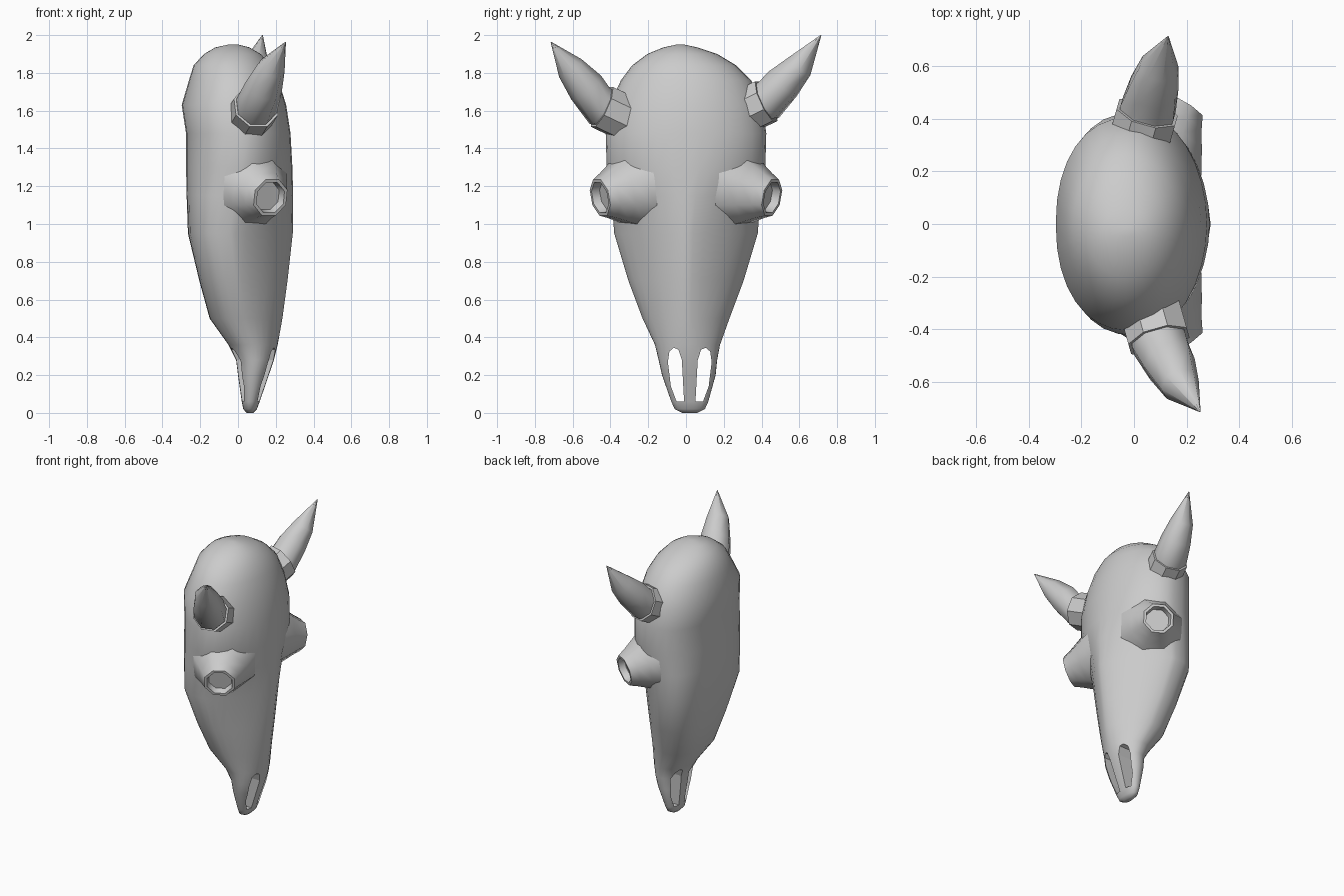
import bpy, bmesh, math
from mathutils import Vector

if "Cube" in bpy.data.objects:
    bpy.data.objects.remove(bpy.data.objects["Cube"])


def make_object(name, rings, angle=40):
    """Skin a list of equal-length point rings into one closed shell."""
    bm = bmesh.new()
    loops = [[bm.verts.new(p) for p in ring] for ring in rings]
    n = len(loops[0])
    for a, b in zip(loops, loops[1:]):
        for i in range(n):
            j = (i + 1) % n
            bm.faces.new((a[i], a[j], b[j], b[i]))
    bm.faces.new(loops[0][::-1])
    bm.faces.new(loops[-1])
    bmesh.ops.recalc_face_normals(bm, faces=bm.faces)
    mesh = bpy.data.meshes.new(name)
    bm.to_mesh(mesh)
    bm.free()
    ob = bpy.data.objects.new(name, mesh)
    bpy.context.collection.objects.link(ob)
    bpy.ops.object.select_all(action='DESELECT')
    ob.select_set(True)
    bpy.context.view_layer.objects.active = ob
    if angle:
        bpy.ops.object.shade_smooth_by_angle(angle=math.radians(angle))
    return ob


def circle(center, axis, radius, n=8):
    q = Vector(axis).normalized().to_track_quat('Z', 'Y')
    return [Vector(center) + q @ Vector((radius * math.cos(a), radius * math.sin(a), 0))
            for a in (2 * math.pi * (i + 0.5) / n for i in range(n))]


def skull_section(z, back, front, half, cy, frac, p_front, p_back, n=32):
    """Section with its own roundness towards the face and towards the back."""
    wide = back + (front - back) * frac
    pts = []
    for i in range(n):
        a = 2 * math.pi * i / n
        c, s = math.cos(a), math.sin(a)
        p = p_front if c > 0 else p_back
        u = math.copysign(abs(c) ** (2 / p), c)
        v = math.copysign(abs(s) ** (2 / p), s)
        reach = front - wide if u > 0 else wide - back
        pts.append((wide + reach * u, cy + half * v, z))
    return pts


# Skull: height, back x, front x, half width, y offset, widest point, roundness
sections = [
    (0.0, 0.045, 0.08, 0.04, 0.02, 0.5, 2.2, 2.2),
    (0.02, 0.028, 0.10, 0.08, 0.02, 0.5, 2.2, 2.2),
    (0.06, 0.02, 0.115, 0.098, 0.02, 0.5, 2.2, 2.2),
    (0.2, 0.0, 0.163, 0.142, 0.015, 0.5, 2.1, 2.2),
    (0.28, -0.01, 0.19, 0.155, 0.01, 0.5, 2.0, 2.2),
    (0.36, -0.05, 0.21, 0.172, 0.008, 0.48, 1.8, 2.3),
    (0.5, -0.15, 0.235, 0.23, 0, 0.45, 1.6, 2.5),
    (0.7, -0.205, 0.262, 0.305, 0, 0.42, 1.45, 2.7),
    (0.95, -0.265, 0.29, 0.38, 0, 0.4, 1.4, 2.8),
    (1.15, -0.272, 0.292, 0.395, 0, 0.45, 1.6, 2.7),
    (1.3, -0.275, 0.288, 0.42, 0, 0.52, 1.9, 2.5),
    (1.48, -0.275, 0.278, 0.425, 0, 0.52, 1.95, 2.4),
    (1.63, -0.298, 0.255, 0.405, 0, 0.5, 1.95, 2.2),
    (1.76, -0.26, 0.215, 0.345, 0, 0.5, 2, 2),
    (1.84, -0.235, 0.175, 0.275, -0.01, 0.5, 2, 2),
    (1.9, -0.18, 0.12, 0.185, -0.02, 0.5, 2, 2),
    (1.935, -0.12, 0.06, 0.09, -0.03, 0.5, 2, 2),
    (1.95, -0.05, 0.0, 0.02, -0.03, 0.5, 2, 2),
]
skull = make_object("skull", [skull_section(*s) for s in sections], 50)

# Nostril slots cut through the muzzle
slot = [(0.03, 0.06), (0.07, 0.06), (0.1, 0.14), (0.116, 0.27),
        (0.108, 0.325), (0.085, 0.345), (0.06, 0.335), (0.042, 0.28)]
for side in (-1, 1):
    rings = [[(x, 0.02 + side * y, z) for y, z in slot] for x in (-0.4, 0.5)]
    cutter = make_object("nostril_cutter", rings, 0)
    cutter.hide_render = True
    cutter.hide_viewport = True
    mod = skull.modifiers.new("nostril", 'BOOLEAN')
    mod.operation = 'DIFFERENCE'
    mod.solver = 'EXACT'
    mod.object = cutter

# Eye sockets: flared mounds with an octagonal recessed rim
for side in (-1, 1):
    axis = Vector((0.48, side * 0.86, -0.2)).normalized()
    rim = Vector((0.172, side * 0.455, 1.14))
    mound = [(-0.28, 0.25), (-0.2, 0.215), (-0.12, 0.17), (-0.05, 0.13), (0, 0.106),
             (0, 0.088), (-0.045, 0.08)]
    make_object("eye_socket", [circle(rim + axis * t, axis, r) for t, r in mound], 45)

# Horns: each side has its own base and tip, as the two are not quite alike
horns = [(1, (0.05, 0.425, 1.65), (0.095, 0.6, 1.835), (0.13, 0.715, 2.0)),
         (-1, (0.095, -0.445, 1.62), (0.175, -0.612, 1.825), (0.252, -0.715, 1.963))]
for side, base, mid, tip in horns:
    base, mid, tip = Vector(base), Vector(mid), Vector(tip)
    # Collar band
    axis = Vector((0.25, side * 0.88, 0.42)).normalized()
    band = [(-0.17, 0.125), (0.0, 0.125), (0.0, 0.108), (-0.02, 0.106)]
    make_object("horn_collar", [circle(base + axis * t, axis, r) for t, r in band], 30)
    # Horn
    bend = (mid - base).normalized()
    make_object("horn", [
        circle(base - axis * 0.03, axis, 0.108),
        circle(base + axis * 0.015, axis, 0.113),
        circle(base.lerp(mid, 0.5), bend, 0.101),
        circle(mid, (tip - base), 0.076),
        circle(tip, (tip - mid), 0.002)], 50)
